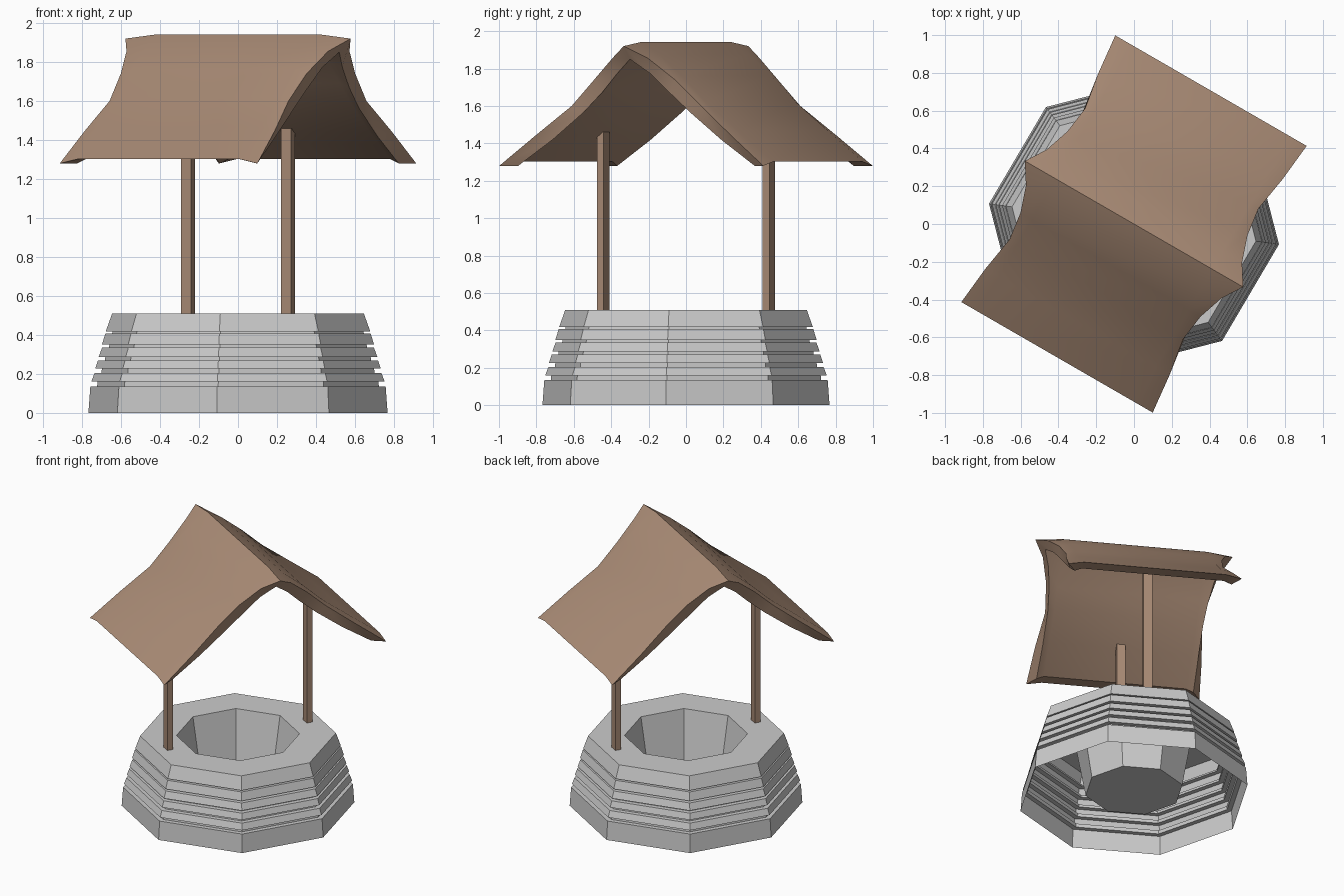
import bpy, bmesh, math
from mathutils import Matrix

if "Cube" in bpy.data.objects:
    bpy.data.objects.remove(bpy.data.objects["Cube"])

ROT = Matrix.Rotation(math.radians(-30), 4, 'Z')
wood = bpy.data.materials.new("brown_wood")
wood.diffuse_color = (0.40, 0.26, 0.18, 1)
wood.use_nodes = True
wood.node_tree.nodes["Principled BSDF"].inputs["Base Color"].default_value = wood.diffuse_color


def finish(bm, name, mat=None):
    bmesh.ops.recalc_face_normals(bm, faces=bm.faces[:])
    me = bpy.data.meshes.new(name)
    bm.to_mesh(me)
    bm.free()
    ob = bpy.data.objects.new(name, me)
    bpy.context.collection.objects.link(ob)
    if mat:
        me.materials.append(mat)
    return ob


# Stone well: octagonal courses with recessed joints, then the inner shaft
courses = [(0, .775, .135, .765), (.16, .76, .205, .743), (.227, .74, .27, .725),
           (.287, .722, .335, .704), (.35, .705, .408, .687), (.418, .685, .51, .652)]
profile = []
for i, (z0, r0, z1, r1) in enumerate(courses):
    profile += [(r0, z0), (r1, z1)]
    if i < len(courses) - 1:
        profile += [(r1 - .035, z1), (r1 - .038, courses[i + 1][0])]
profile += [(.41, .51), (.33, .06)]
bm = bmesh.new()
rings = []
for r, z in profile:
    angles = [math.radians(-8 + 45 * k) for k in range(8)]
    rings.append([bm.verts.new((r * math.cos(a), r * math.sin(a), z)) for a in angles])
for a, b in zip(rings, rings[1:]):
    for k in range(8):
        n = (k + 1) % 8
        bm.faces.new((a[k], a[n], b[n], b[k]))
bm.faces.new(rings[-1])
finish(bm, "stone_well")

# Posts under the middle of each roof slope
for name, side in (("front_post", -1), ("back_post", 1)):
    bm = bmesh.new()
    bmesh.ops.create_cube(bm, size=1)
    m = ROT @ Matrix.Translation((0, side * .512, .98)) @ Matrix.Diagonal((.06, .042, .96, 1))
    bmesh.ops.transform(bm, matrix=m, verts=bm.verts[:])
    finish(bm, name, wood)

# Roof: rows of (distance from ridge, half length, end height), top and underside
top = [(0, .667, 1.92), (.11, .597, 1.855), (.25, .55, 1.74),
       (.40, .53, 1.60), (.60, .563, 1.445), (.815, .585, 1.28)]
under = [(0, .60, 1.85), (.10, .56, 1.775), (.21, .537, 1.67),
         (.33, .525, 1.565), (.52, .525, 1.42), (.73, .53, 1.28)]
bm = bmesh.new()


def sheet(rows):
    full = [(-v, h, z) for v, h, z in rows[:0:-1]] + rows
    grid = []
    for v, h, z in full:
        pts = [(-h, z), (-.48, z + .022), (.48, z + .022), (h, z)]
        grid.append([bm.verts.new((u, v, w)) for u, w in pts])
    for a, b in zip(grid, grid[1:]):
        for k in range(3):
            bm.faces.new((a[k], a[k + 1], b[k + 1], b[k]))
    # border loop, used to join the two sheets
    return (grid[0] + [g[-1] for g in grid[1:-1]] + grid[-1][::-1]
            + [g[0] for g in grid[-2:0:-1]])


outer, inner = sheet(top), sheet(under)
for k in range(len(outer)):
    n = (k + 1) % len(outer)
    bm.faces.new((outer[k], outer[n], inner[n], inner[k]))
bmesh.ops.transform(bm, matrix=ROT, verts=bm.verts[:])
roof = finish(bm, "roof", wood)
bpy.context.view_layer.objects.active = roof
roof.select_set(True)
bpy.ops.object.shade_smooth_by_angle(angle=math.radians(30))
